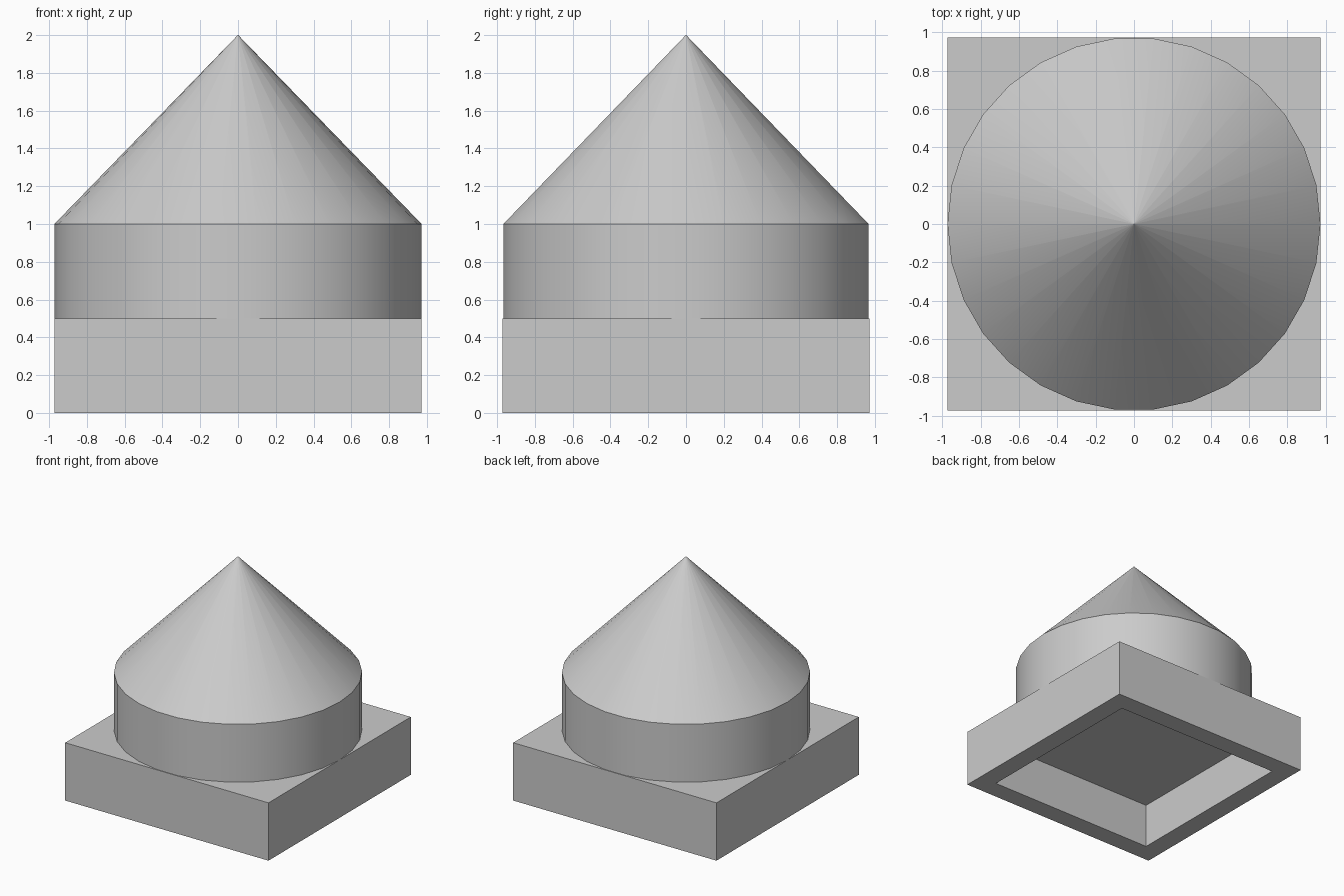
import bpy
import bmesh
from math import cos, sin, radians

default = bpy.data.objects.get("Cube")
if default:
    bpy.data.objects.remove(default, do_unlink=True)

UNIT = 2 / 36          # the model is 36 units tall
HALF = 17.5 * UNIT     # half width of the base and radius of the tower
SIDES = 30

grey = bpy.data.materials.new("light grey")
grey.use_nodes = True
color = (0.6, 0.6, 0.6, 1)
grey.diffuse_color = color
grey.node_tree.nodes["Principled BSDF"].inputs["Base Color"].default_value = color


def finish(name, bm):
    bmesh.ops.recalc_face_normals(bm, faces=bm.faces)
    mesh = bpy.data.meshes.new(name)
    bm.to_mesh(mesh)
    bm.free()
    mesh.materials.append(grey)
    obj = bpy.data.objects.new(name, mesh)
    bpy.context.collection.objects.link(obj)
    return obj


def loop(bm, radius, z, sides=SIDES, turn=0):
    step = 360 / sides
    return [bm.verts.new((radius * cos(radians(i * step + turn)),
                          radius * sin(radians(i * step + turn)), z))
            for i in range(sides)]


def shell(bm, loops):
    # Closed skin through a stack of loops, capped at both ends
    for a, b in zip(loops, loops[1:]):
        for i in range(len(a)):
            j = (i + 1) % len(a)
            bm.faces.new((a[i], a[j], b[j], b[i]))
    bm.faces.new(loops[0])
    bm.faces.new(loops[-1])


# Square base: recess ceiling, recess rim, outer bottom, outer top
bm = bmesh.new()
outer, inner = HALF, HALF - 3 * UNIT
shell(bm, [loop(bm, half * 2 ** 0.5, z * UNIT, 4, 45)
           for half, z in ((inner, 7), (inner, 0), (outer, 0), (outer, 9))])
finish("square_base", bm)

# Round tower with a conical roof that ends in a minute flat tip
bm = bmesh.new()
shell(bm, [loop(bm, radius, z * UNIT)
           for radius, z in ((HALF, 9), (HALF, 18), (0.001, 36))])
tower = finish("round_tower_and_cone", bm)

bpy.ops.object.select_all(action='DESELECT')
tower.select_set(True)
bpy.context.view_layer.objects.active = tower
bpy.ops.object.shade_smooth_by_angle(angle=radians(30))
